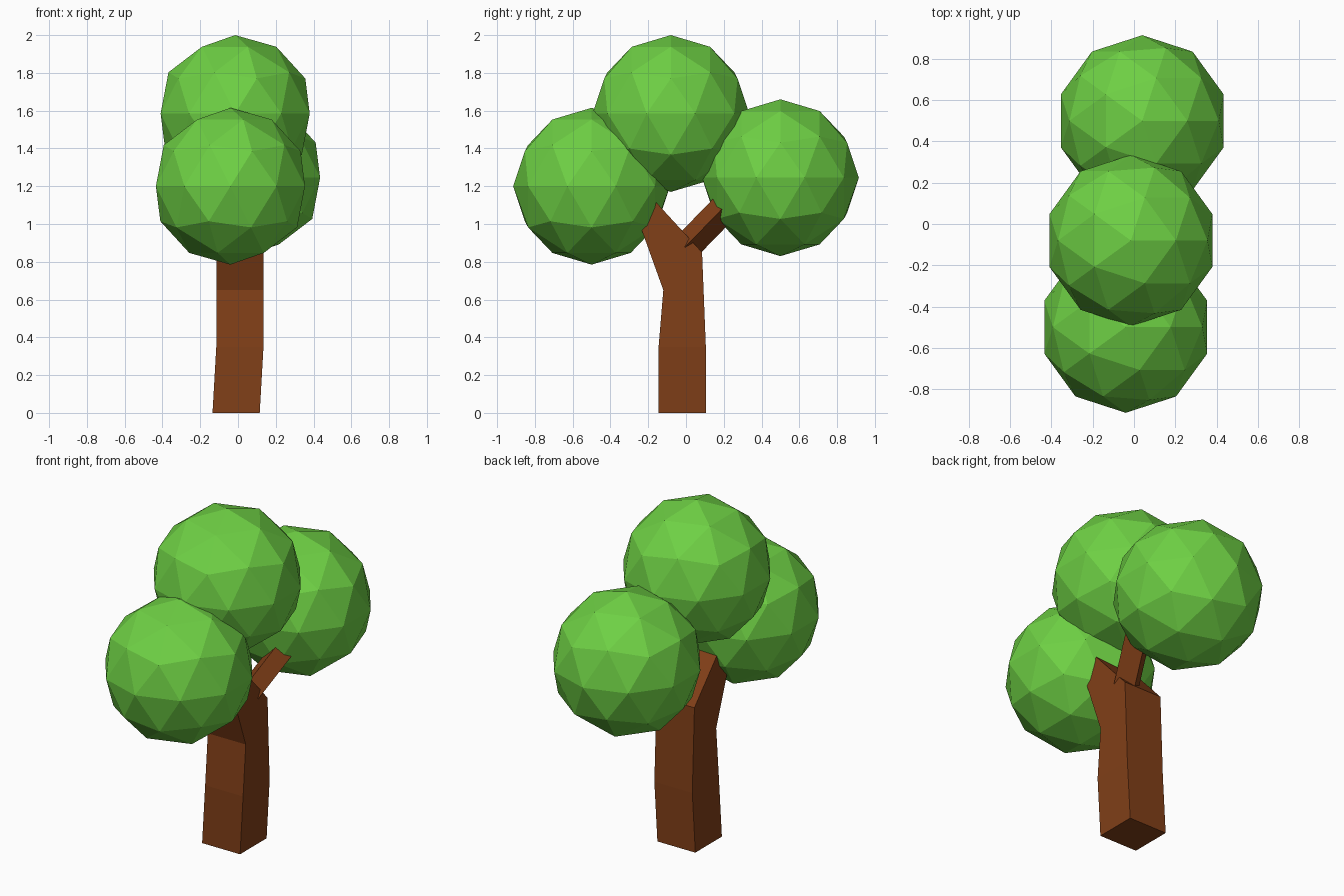
import bpy, bmesh
from mathutils import Vector

if "Cube" in bpy.data.objects:
    bpy.data.objects.remove(bpy.data.objects["Cube"])


def material(name, color):
    mat = bpy.data.materials.new(name)
    mat.diffuse_color = (*color, 1)
    mat.use_nodes = True
    mat.node_tree.nodes["Principled BSDF"].inputs["Base Color"].default_value = mat.diffuse_color
    return mat


bark = material("bark", (0.22, 0.05, 0.009))
leaf = material("leaf", (0.156, 0.63, 0.058))


def loft(name, rings, mat):
    """Skin a stack of four-cornered rings and cap both ends."""
    bm = bmesh.new()
    rows = [[bm.verts.new(p) for p in ring] for ring in rings]
    for low, high in zip(rows, rows[1:]):
        for i in range(4):
            j = (i + 1) % 4
            bm.faces.new((low[i], low[j], high[j], high[i]))
    bm.faces.new(rows[0][::-1])
    bm.faces.new(rows[-1])
    bmesh.ops.recalc_face_normals(bm, faces=bm.faces)
    mesh = bpy.data.meshes.new(name)
    bm.to_mesh(mesh)
    bm.free()
    mesh.materials.append(mat)
    obj = bpy.data.objects.new(name, mesh)
    bpy.context.collection.objects.link(obj)
    return obj


# Trunk: left x, right x, front (y, z), back (y, z); its top leans into the front crown
sections = [
    (-0.135, 0.115, (-0.145, 0.0), (0.105, 0.0)),
    (-0.115, 0.135, (-0.145, 0.35), (0.105, 0.35)),
    (-0.115, 0.135, (-0.12, 0.65), (0.085, 0.85)),
    (-0.115, 0.135, (-0.30, 1.15), (-0.25, 1.215)),
]
loft("trunk", [[(l, *f), (r, *f), (r, *b), (l, *b)] for l, r, f, b in sections], bark)

# Side branch: a thin square beam from the trunk's sloping top into the back crown
axis = Vector((0.28, 0.67, 0.69)).normalized()
side = Vector((0.08, 0.05, -0.065))
side = (side - axis * side.dot(axis)).normalized()
up = axis.cross(side)
base = Vector((0.072, 0.033, 0.91))
rings = []
for t in (-0.03, 0.36):
    c = base + axis * t
    rings.append([c + side * 0.05 * a + up * 0.058 * b
                  for a, b in ((-1, -1), (1, -1), (1, 1), (-1, 1))])
loft("branch", rings, bark)

# Three faceted leaf crowns
crowns = {
    "crown_top": (-0.015, -0.08, 1.585),
    "crown_front": (-0.04, -0.5, 1.2),
    "crown_back": (0.04, 0.5, 1.245),
}
for name, centre in crowns.items():
    bpy.ops.mesh.primitive_ico_sphere_add(subdivisions=2, radius=0.415, location=centre)
    crown = bpy.context.object
    crown.name = name
    crown.data.materials.append(leaf)
